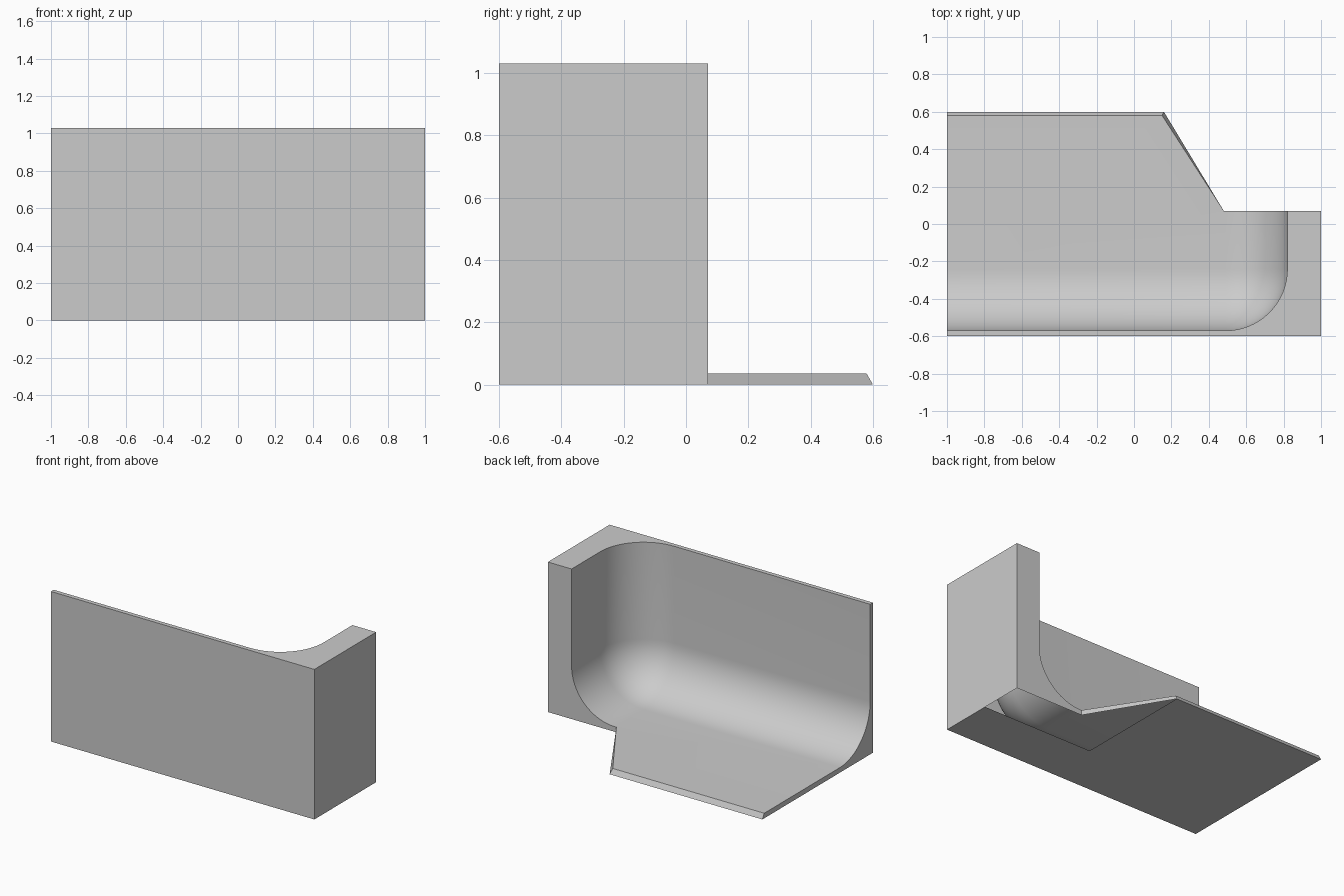
import bpy, bmesh, math

default = bpy.data.objects.get("Cube")
if default:
    bpy.data.objects.remove(default, do_unlink=True)

H, FLOOR, WALL_X, WALL_Y, R = 1.03, 0.035, 0.82, -0.57, 0.33

grey = bpy.data.materials.new("light grey")
grey.use_nodes = True
colour = (0.6, 0.6, 0.6, 1)
grey.diffuse_color = colour
grey.node_tree.nodes["Principled BSDF"].inputs["Base Color"].default_value = colour


def make_object(name, bm):
    bmesh.ops.recalc_face_normals(bm, faces=bm.faces)
    mesh = bpy.data.meshes.new(name)
    bm.to_mesh(mesh)
    bm.free()
    mesh.materials.append(grey)
    obj = bpy.data.objects.new(name, mesh)
    bpy.context.collection.objects.link(obj)
    return obj


# Solid block extruded from the footprint
bm = bmesh.new()
outline = [(-1, -0.6), (1, -0.6), (1, 0.07), (0.48, 0.07), (0.16, 0.6), (-1, 0.6)]
base = bm.faces.new([bm.verts.new((x, y, 0)) for x, y in outline])
top = bmesh.ops.extrude_face_region(bm, geom=[base], use_keep_orig=True)
bmesh.ops.translate(bm, vec=(0, 0, H), verts=[g for g in top["geom"] if isinstance(g, bmesh.types.BMVert)])
shell = make_object("corner_shell", bm)

# Hollow with a rounded inner corner
bm = bmesh.new()
bmesh.ops.create_cube(bm, size=1)
for v in bm.verts:
    v.co = (WALL_X if v.co.x > 0 else -1.5,
            2 if v.co.y > 0 else WALL_Y,
            2 if v.co.z > 0 else FLOOR)
corner = next(v for v in bm.verts if v.co.x > 0 and v.co.y < 0 and v.co.z < 1)
bmesh.ops.bevel(bm, geom=list(corner.link_edges), offset=R, segments=16,
                profile=0.5, affect='EDGES')
cutter = make_object("hollow_cutter", bm)
cutter.hide_render = True

cut = shell.modifiers.new("hollow", 'BOOLEAN')
cut.operation = 'DIFFERENCE'
cut.solver = 'EXACT'
cut.object = cutter
bpy.context.view_layer.objects.active = shell
shell.select_set(True)
bpy.ops.object.modifier_apply(modifier=cut.name)
bpy.data.objects.remove(cutter, do_unlink=True)

bm = bmesh.new()
bm.from_mesh(shell.data)
# Slope the free edge of the floor plate
for v in bm.verts:
    if v.co.y > 0.5 and v.co.z > 0.01:
        v.co.y = 0.58
        if v.co.x > 0:
            v.co.x = 0.15
# Underside, left open beneath the corner
bottom = [f for f in bm.faces if all(v.co.z < 0.001 for v in f.verts)]
bmesh.ops.delete(bm, geom=bottom, context='FACES_ONLY')
under = [(-1, 0.6), (0.16, 0.6), (0.16, -0.235), (1, -0.235), (1, -0.6), (-1, -0.6)]
bm.faces.new([bm.verts.new((x, y, 0)) for x, y in under])
bmesh.ops.remove_doubles(bm, verts=bm.verts, dist=0.0005)
bm.to_mesh(shell.data)
bm.free()

bpy.ops.object.shade_smooth_by_angle(angle=math.radians(30))
